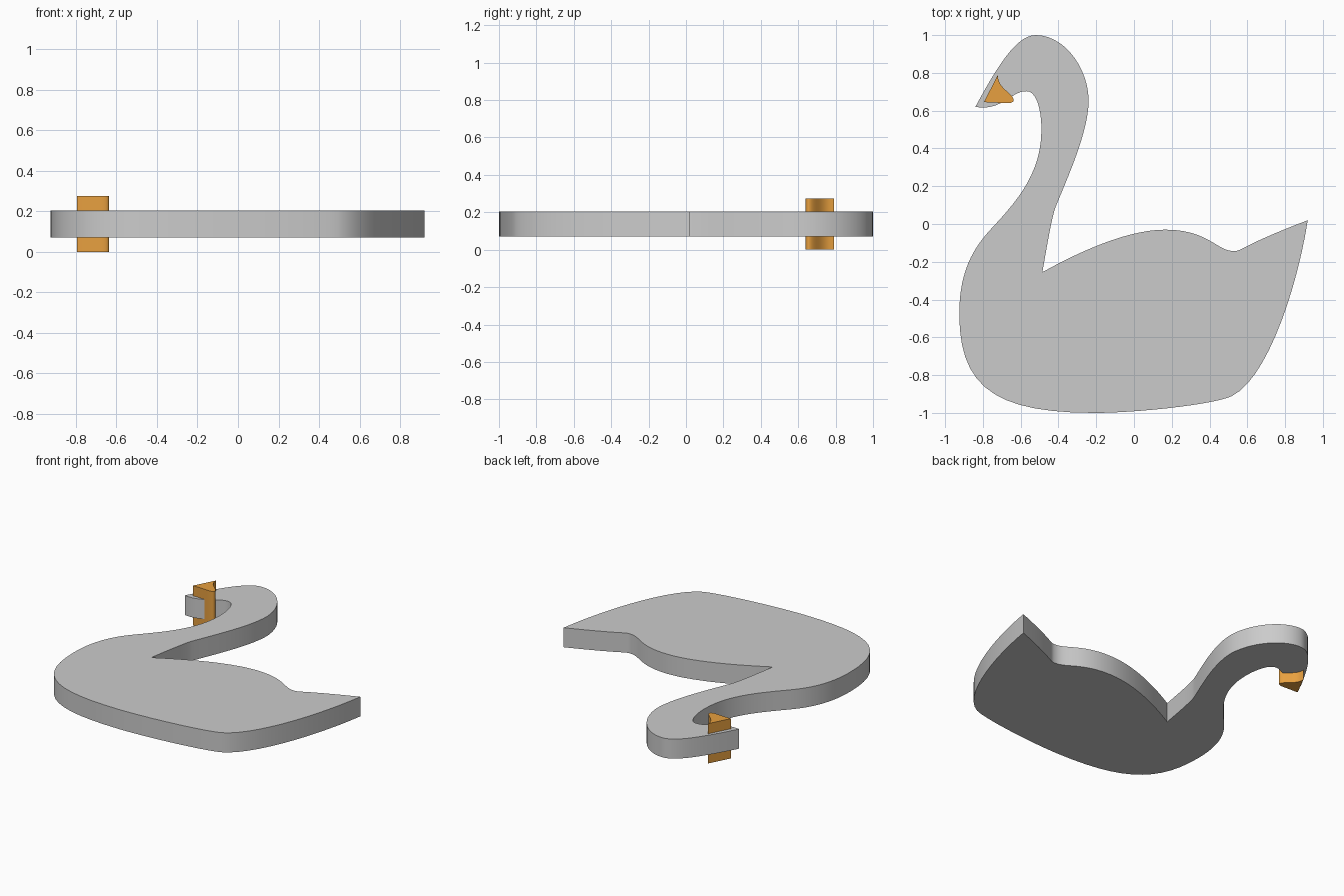
import bpy, bmesh
from mathutils import Vector
from mathutils.geometry import interpolate_bezier

if "Cube" in bpy.data.objects:
    bpy.data.objects.remove(bpy.data.objects["Cube"])


def slab(name, start, segments, z0, z1, steps=14):
    """Extrude a closed outline of cubic segments (handle, handle, end)."""
    pts, p = [], start
    for h1, h2, end in segments:
        curve = interpolate_bezier(*[Vector((*q, 0)) for q in (p, h1, h2, end)], steps)
        pts += curve[:-1]
        p = end
    bm = bmesh.new()
    face = bm.faces.new([bm.verts.new((q.x, q.y, z0)) for q in pts])
    top = bmesh.ops.extrude_face_region(bm, geom=[face], use_keep_orig=True)["geom"]
    bmesh.ops.translate(bm, vec=(0, 0, z1 - z0),
                        verts=[g for g in top if isinstance(g, bmesh.types.BMVert)])
    bmesh.ops.recalc_face_normals(bm, faces=bm.faces[:])
    me = bpy.data.meshes.new(name)
    bm.to_mesh(me)
    bm.free()
    ob = bpy.data.objects.new(name, me)
    bpy.context.collection.objects.link(ob)
    bpy.ops.object.select_all(action='DESELECT')
    ob.select_set(True)
    bpy.context.view_layer.objects.active = ob
    bpy.ops.object.shade_smooth_by_angle()
    return ob


# Swan body: head, neck, back, tail, belly, chest, throat
slab("swan_body", (-0.84, 0.62), [
    ((-0.71, 0.862), (-0.615, 1.0), (-0.52, 1.0)),
    ((-0.37, 1.0), (-0.245, 0.83), (-0.24, 0.66)),
    ((-0.238, 0.49), (-0.355, 0.24), (-0.415, 0.09)),
    ((-0.435, 0.04), (-0.465, -0.14), (-0.485, -0.255)),
    ((-0.26, -0.13), (-0.02, -0.03), (0.165, -0.03)),
    ((0.40, -0.03), (0.44, -0.15), (0.535, -0.143)),
    ((0.575, -0.14), (0.58, -0.11), (0.92, 0.02)),
    ((0.86, -0.36), (0.70, -0.82), (0.52, -0.91)),
    ((0.43, -0.955), (0.02, -1.0), (-0.21, -1.0)),
    ((-0.74, -1.0), (-0.925, -0.86), (-0.925, -0.475)),
    ((-0.925, -0.28), (-0.87, -0.15), (-0.765, -0.035)),
    ((-0.63, 0.11), (-0.49, 0.26), (-0.49, 0.5)),
    ((-0.49, 0.6), (-0.515, 0.705), (-0.57, 0.703)),
    ((-0.65, 0.705), (-0.70, 0.595), (-0.84, 0.62)),
], 0.07, 0.205)

# Beak: taller three-sided prism with a curved front
beak = slab("beak", (-0.795, 0.645), [
    ((-0.77, 0.693), (-0.745, 0.742), (-0.72, 0.79)),
    ((-0.725, 0.72), (-0.65, 0.70), (-0.637, 0.66)),
    ((-0.635, 0.64), (-0.66, 0.638), (-0.69, 0.64)),
    ((-0.72, 0.642), (-0.76, 0.644), (-0.795, 0.645)),
], 0.0, 0.275, 10)
orange = bpy.data.materials.new("orange")
orange.diffuse_color = (0.8, 0.35, 0.05, 1)
orange.use_nodes = True
orange.node_tree.nodes["Principled BSDF"].inputs["Base Color"].default_value = orange.diffuse_color
beak.data.materials.append(orange)
